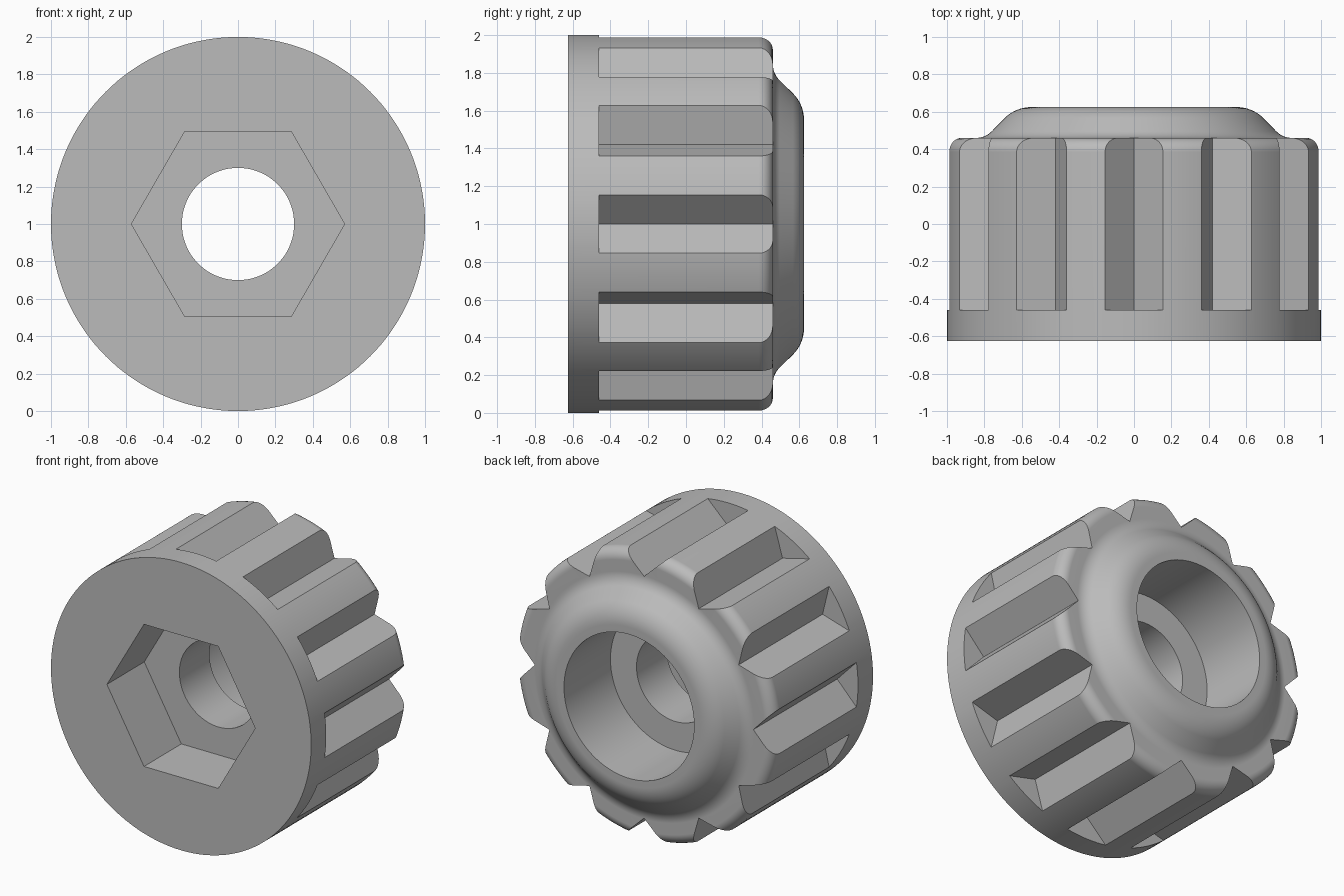
import bpy, bmesh
from math import pi, sin, cos, radians
from mathutils import Vector, Matrix

default = bpy.data.objects.get("Cube")
if default:
    bpy.data.objects.remove(default, do_unlink=True)

SEGMENTS = 144
GROOVES = 12
FRONT, BACK, SHOULDER = -0.625, 0.625, 0.46
AXIS = Vector((0, 0, 1))  # point on the turning axis, which runs along y

grey = bpy.data.materials.new("plain grey")
grey.use_nodes = True
grey.diffuse_color = (0.5, 0.5, 0.5, 1)
grey.node_tree.nodes["Principled BSDF"].inputs["Base Color"].default_value = grey.diffuse_color


def make_object(name, bm):
    bmesh.ops.recalc_face_normals(bm, faces=bm.faces)
    mesh = bpy.data.meshes.new(name)
    bm.to_mesh(mesh)
    bm.free()
    mesh.materials.append(grey)
    obj = bpy.data.objects.new(name, mesh)
    bpy.context.collection.objects.link(obj)
    return obj


def arc(r, y, radius, start, end, steps=8):
    """Profile points (radius from axis, y) along a circular fillet."""
    angles = [radians(start + (end - start) * i / steps) for i in range(steps + 1)]
    return [(r + radius * cos(a), y + radius * sin(a)) for a in angles]


def add_prism(bm, outline, y0, y1):
    """Extrude an (x, z) outline along y, placed relative to the axis."""
    base = bm.faces.new([bm.verts.new((x, y0, z + 1)) for x, z in outline])
    new = bmesh.ops.extrude_face_region(bm, geom=[base])["geom"]
    verts = [v for v in new if isinstance(v, bmesh.types.BMVert)]
    bmesh.ops.translate(bm, verts=verts, vec=(0, y1 - y0, 0))


# Turned body: flange, rounded shoulder, domed boss, stepped bore
profile = [(0.3, FRONT), (1, FRONT)]
profile += arc(0.925, SHOULDER - 0.075, 0.075, 0, 90)
profile += arc(0.846, SHOULDER + 0.12, 0.12, 270, 225)
profile += arc(0.55, BACK - 0.2, 0.2, 45, 90)
profile += [(0.5, BACK), (0.5, 0.115), (0.3, 0.115)]

bm = bmesh.new()
ring = [bm.verts.new((r, y, 1)) for r, y in profile]
edges = [bm.edges.new((a, b)) for a, b in zip(ring, ring[1:] + ring[:1])]
bmesh.ops.spin(bm, geom=ring + edges, cent=AXIS, axis=(0, 1, 0),
               angle=2 * pi, steps=SEGMENTS, use_duplicate=False)
bmesh.ops.remove_doubles(bm, verts=bm.verts, dist=0.0001)
knob = make_object("knob_body", bm)

# V-shaped grip grooves around the rim
bm = bmesh.new()
for i in range(GROOVES):
    turn = Matrix.Rotation(2 * pi * i / GROOVES, 2)
    outline = [turn @ Vector(p) for p in ((0, 0.84), (0.22, 1.05), (-0.22, 1.05))]
    add_prism(bm, outline, -0.46, 0.7)
groove_cutter = make_object("groove_cutter", bm)

# Hexagonal nut pocket in the front face
bm = bmesh.new()
hexagon = [(0.57 * cos(pi / 3 * i), 0.57 * sin(pi / 3 * i)) for i in range(6)]
add_prism(bm, hexagon, FRONT - 0.1, -0.215)
hex_cutter = make_object("hex_pocket_cutter", bm)

bpy.context.view_layer.objects.active = knob
for cutter in (groove_cutter, hex_cutter):
    cutter.hide_render = True
    cut = knob.modifiers.new(cutter.name, "BOOLEAN")
    cut.operation = "DIFFERENCE"
    cut.solver = "EXACT"
    cut.object = cutter
    bpy.ops.object.modifier_apply(modifier=cut.name)
    bpy.data.objects.remove(cutter, do_unlink=True)

# Smooth turned surfaces with crisp cut edges
bpy.ops.object.select_all(action="DESELECT")
knob.select_set(True)
bpy.ops.object.shade_smooth_by_angle(angle=radians(25))
weighted = knob.modifiers.new("even shading", "WEIGHTED_NORMAL")
weighted.keep_sharp = True
